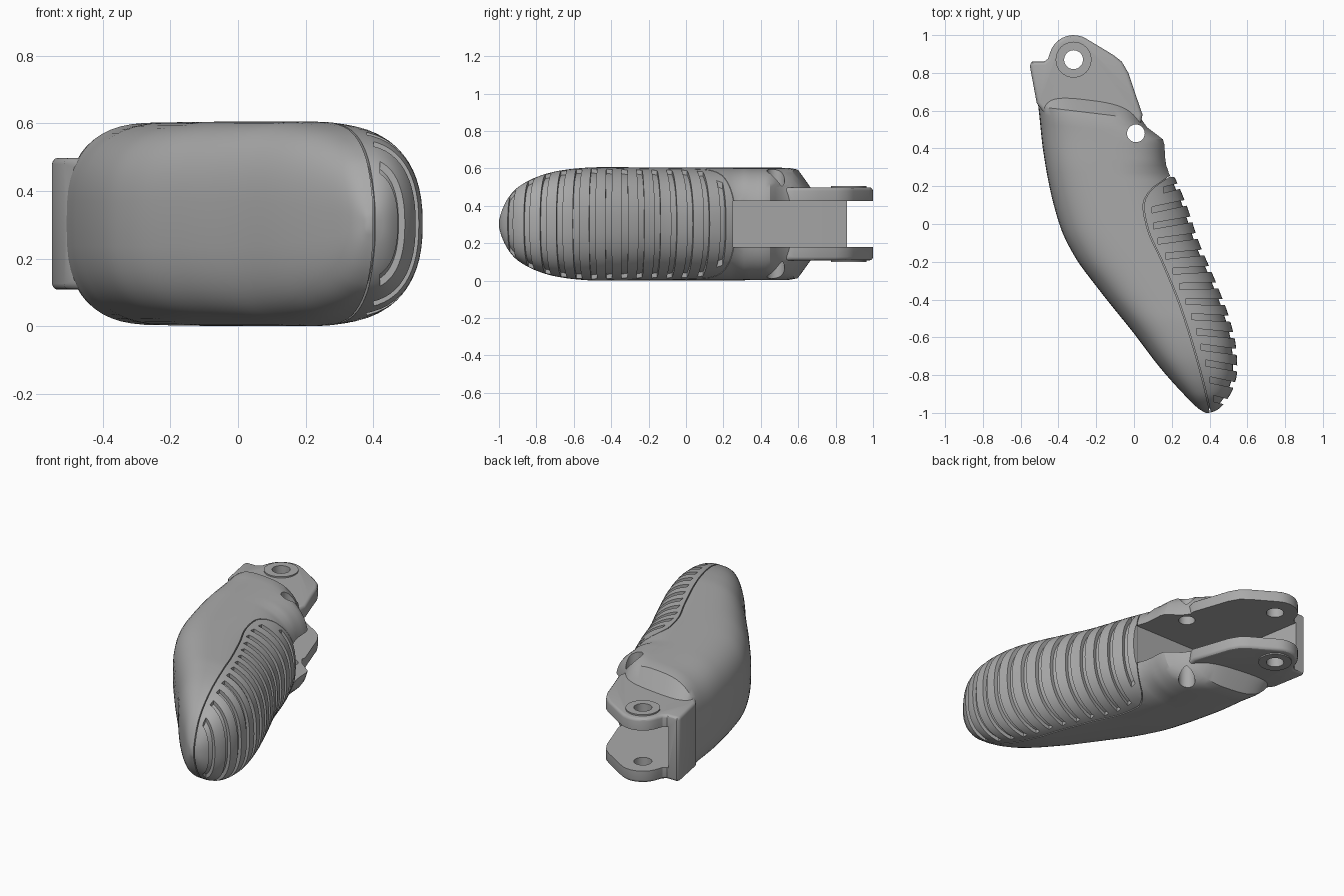
import bpy, bmesh, math

if "Cube" in bpy.data.objects:
    bpy.data.objects.remove(bpy.data.objects["Cube"])

grey = bpy.data.materials.new("plain grey")
grey.use_nodes = True
grey.diffuse_color = (0.4, 0.4, 0.4, 1)
grey.node_tree.nodes["Principled BSDF"].inputs["Base Color"].default_value = (0.4, 0.4, 0.4, 1)
MID = 0.303


def finish(name, bm):
    bmesh.ops.recalc_face_normals(bm, faces=bm.faces)
    mesh = bpy.data.meshes.new(name)
    bm.to_mesh(mesh)
    bm.free()
    mesh.materials.append(grey)
    ob = bpy.data.objects.new(name, mesh)
    bpy.context.collection.objects.link(ob)
    return ob


def prisms(name, outlines, low, high):
    """Extrude flat outlines upward into one object."""
    bm = bmesh.new()
    for outline in outlines:
        rings = [[bm.verts.new((x, y, z)) for x, y in outline] for z in (low, high)]
        bm.faces.new(rings[0])
        bm.faces.new(rings[1])
        n = len(outline)
        for i in range(n):
            j = (i + 1) % n
            bm.faces.new((rings[0][i], rings[0][j], rings[1][j], rings[1][i]))
    return finish(name, bm)


def apply(ob, mod):
    bpy.context.view_layer.objects.active = ob
    bpy.ops.object.modifier_apply(modifier=mod.name)


def combine(ob, other, operation):
    mod = ob.modifiers.new("combine", 'BOOLEAN')
    mod.operation, mod.object, mod.solver = operation, other, 'EXACT'
    apply(ob, mod)
    bpy.data.objects.remove(other)


def curve(points):
    """Monotone smooth interpolation through (y, value) points."""
    ys, vs = zip(*points)
    d = [(vs[i + 1] - vs[i]) / (ys[i + 1] - ys[i]) for i in range(len(ys) - 1)]
    m = [d[0]] + [2 * a * b / (a + b) if a * b > 0 else 0 for a, b in zip(d, d[1:])] + [d[-1]]

    def at(y):
        i = max([k for k in range(len(d)) if ys[k] <= y] or [0])
        w = ys[i + 1] - ys[i]
        t = min(max((y - ys[i]) / w, 0), 1)
        s = t * t * (3 - 2 * t)
        return (vs[i] * (1 - s) + vs[i + 1] * s
                + w * (m[i] * t * (1 - t) ** 2 - m[i + 1] * t * t * (1 - t)))
    return at


# Guide curves along the body: outer edge, pad edge, half height, pad seam
outer_edge = curve([(-1, .38), (-.98, .345), (-.905, .267), (-.757, .135), (-.58, 0), (-.355, -.18),
                    (-.17, -.315), (-.016, -.39), (.25, -.458), (.53, -.5), (.67, -.515)])
pad_edge = curve([(-1, .4), (-.985, .44), (-.94, .484), (-.87, .525), (-.77, .547), (-.65, .54),
                  (-.5, .505), (-.29, .426), (-.1, .345), (.1, .278), (.25, .214), (.32, .177),
                  (.45, .167), (.58, .05), (.67, .02)])
half_height = curve([(-1, .02), (-.985, .07), (-.95, .14), (-.9, .195), (-.8, .25), (-.7, .28),
                     (-.6, .295), (-.48, .303), (.56, .3), (.6, .285), (.64, .21), (.67, .17)])
seam_x = curve([(-1, .405), (-.82, .362), (-.635, .31), (-.42, .24), (-.2, .15), (-.016, .07),
                (.1, .05), (.17, .08), (.26, .2)])


def loft(name, top, inset, steps=60, sides=56):
    """Rounded cross-sections stacked along y."""
    bm = bmesh.new()
    rings = []
    start = -1 + inset
    for k in range(steps + 1):
        y = start + (top - start) * (k / steps) ** 1.5
        a, b = outer_edge(y) + inset, pad_edge(y) - inset
        h = half_height(y) - inset
        if b - a < .01 or h < .01:
            continue
        skew = .12 * min(max((y - .42) / .12, 0), 1)
        ring = []
        for i in range(sides):
            ang = 2 * math.pi * i / sides
            c, s = math.cos(ang), math.sin(ang)
            # fuller corners on the outer side and near the joint
            n = 2.9 if c < 0 or y > .3 else 2.35
            px = math.copysign(abs(c) ** (2 / n), c)
            pz = math.copysign(abs(s) ** (2 / n), s)
            x = (a + b) / 2 + px * (b - a) / 2
            ring.append(bm.verts.new((x, y - skew * (x + .22), MID + h * pz)))
        rings.append(ring)
    for r, q in zip(rings, rings[1:]):
        for i in range(sides):
            j = (i + 1) % sides
            bm.faces.new((r[i], r[j], q[j], q[i]))
    bm.faces.new(rings[0])
    bm.faces.new(rings[-1])
    return finish(name, bm)


def circle(cx, cy, r, n=32):
    return [(cx + r * math.cos(2 * math.pi * i / n), cy + r * math.sin(2 * math.pi * i / n))
            for i in range(n)]


# Body shell, and the recessed core seen between the ribs
body = loft("finger_body", .67, 0)
core = loft("pad_core", .24, .022)

# Grip slots leave raised ribs, and a fine seam surrounds the pad
COUNT = 14
slots = []
for k in range(COUNT):
    f = k / (COUNT - 1)
    y = .2 - 1.14 * f
    slope, w = .25 - .5 * f, .016
    left = seam_x(y) + .045 - .015 * f
    right = pad_edge(y) + .1
    drop = slope * (pad_edge(y) - left)
    rise = slope * .1
    slots.append([(left, y - drop - w), (right, y + rise - w),
                  (right, y + rise + w), (left, y - drop + w)])
combine(body, prisms("slot_cutter", slots, -.1, .8), 'DIFFERENCE')
ys = [-1.02 + 1.28 * i / 40 for i in range(41)]
seam = [(seam_x(y) - .003, y) for y in ys] + [(seam_x(y) + .003, y) for y in reversed(ys)]
combine(body, prisms("seam_cutter", [seam], -.1, .8), 'DIFFERENCE')

# Joint lugs: one rounded profile with bosses, later split by the channel
PIVOT = (-.32, .87)
arc = [(PIVOT[0] + .13 * math.cos(math.radians(t)), PIVOT[1] + .13 * math.sin(math.radians(t)))
       for t in range(165, 55, -12)]
profile = [(-.44, .54), (-.515, .64), (-.553, .845), (-.54, .86), (-.475, .86), (-.455, .875)] + arc + [
    (-.11, .895), (-.065, .86), (-.03, .8), (0, .71), (.045, .58), (.03, .5), (-.2, .48)]
lugs = prisms("joint_lugs", [profile], .108, .498)
bevel = lugs.modifiers.new("round", 'BEVEL')
bevel.width, bevel.segments, bevel.limit_method = .018, 3, 'ANGLE'
bevel.angle_limit = math.radians(50)
apply(lugs, bevel)
combine(lugs, prisms("boss", [circle(*PIVOT, .095)], .1, .506), 'UNION')
combine(body, lugs, 'UNION')

# Open channel between the lugs, with the outer wall left standing
channel = [(-.7, .862), (-.7, 1.1), (.4, 1.1), (.4, .25), (-.39, .25), (-.44, .6), (-.485, .862)]
combine(body, prisms("channel_cutter", [channel], .18, .426), 'DIFFERENCE')

# Pivot hole and cord pin hole
holes = [circle(*PIVOT, .05), circle(.01, .48, .047)]
combine(body, prisms("hole_cutter", holes, -.1, .8), 'DIFFERENCE')

# Smooth surfaces with crisp edges
for ob in (body, core):
    bpy.ops.object.select_all(action='DESELECT')
    ob.select_set(True)
    bpy.context.view_layer.objects.active = ob
    bpy.ops.object.shade_smooth_by_angle(angle=math.radians(30))
